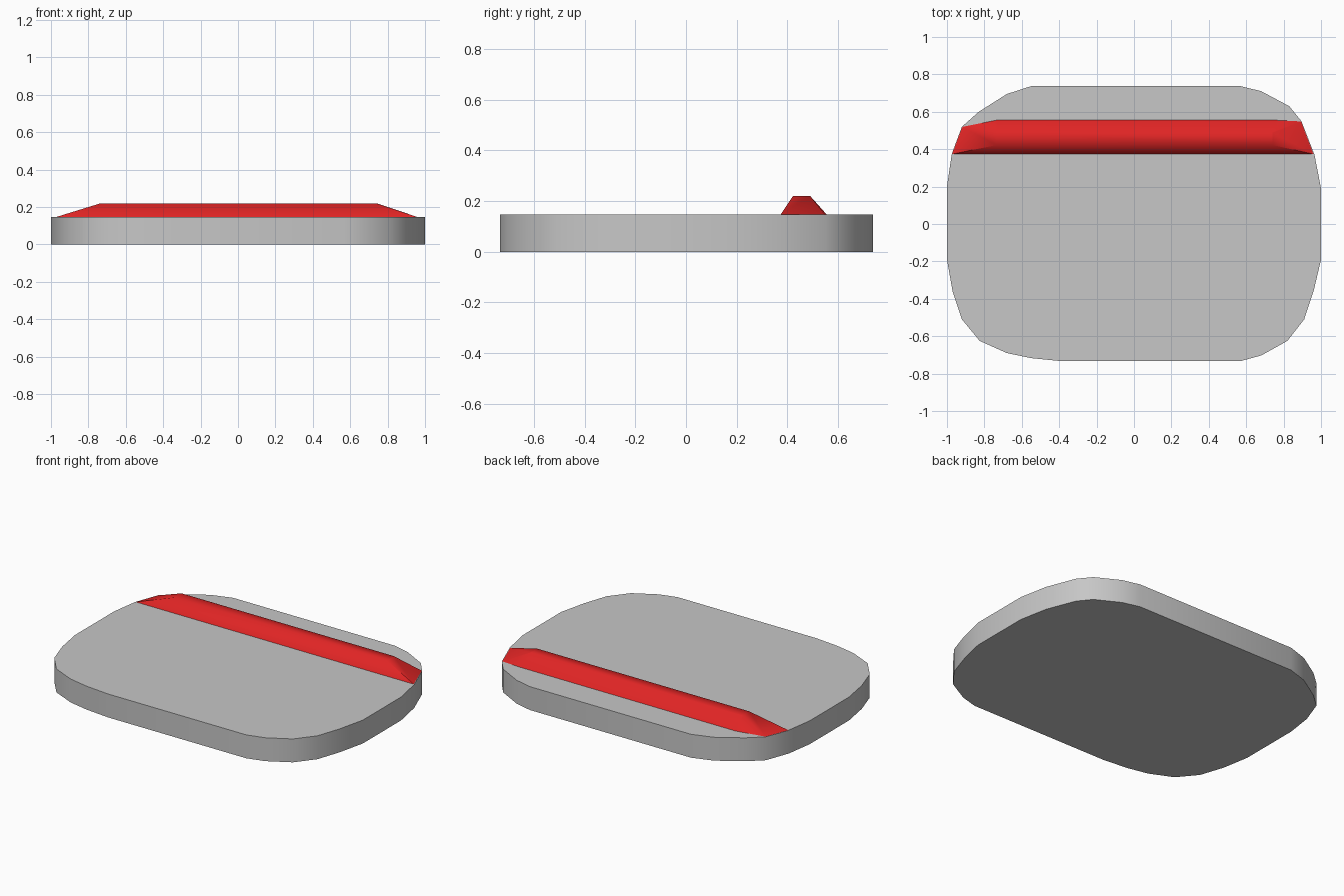
import bpy, bmesh, math

if "Cube" in bpy.data.objects:
    bpy.data.objects.remove(bpy.data.objects["Cube"])

def material(name, rgb):
    m = bpy.data.materials.new(name)
    m.diffuse_color = (*rgb, 1)
    m.use_nodes = True
    m.node_tree.nodes["Principled BSDF"].inputs["Base Color"].default_value = m.diffuse_color
    return m

def loft(name, rings, mat, angle):
    """Solid skinned between stacked rings that share a point count."""
    bm = bmesh.new()
    loops = [[bm.verts.new(p) for p in ring] for ring in rings]
    for a, b in zip(loops, loops[1:]):
        n = len(a)
        for i in range(n):
            j = (i + 1) % n
            bm.faces.new((a[i], a[j], b[j], b[i]))
    bm.faces.new(loops[0][::-1])
    bm.faces.new(loops[-1])
    bmesh.ops.remove_doubles(bm, verts=bm.verts, dist=1e-5)
    bmesh.ops.recalc_face_normals(bm, faces=bm.faces)
    me = bpy.data.meshes.new(name)
    bm.to_mesh(me)
    bm.free()
    me.materials.append(mat)
    ob = bpy.data.objects.new(name, me)
    bpy.context.collection.objects.link(ob)
    bpy.ops.object.select_all(action='DESELECT')
    ob.select_set(True)
    bpy.context.view_layer.objects.active = ob
    bpy.ops.object.shade_smooth_by_angle(angle=math.radians(angle))
    return ob

grey = material("light_grey", (0.57, 0.57, 0.57))
red = material("red", (0.74, 0.018, 0.018))
TOP = 0.147

# Slab: slightly irregular rounded outline, anticlockwise
outline = [(1, -.19), (1, .19), (.965, .37), (.895, .55), (.83, .63), (.68, .71),
           (.57, .737), (-.55, .737), (-.68, .695), (-.83, .6), (-.92, .52),
           (-.975, .37), (-1, .2), (-1, -.19), (-.97, -.36), (-.92, -.51),
           (-.825, -.625), (-.68, -.69), (-.55, -.717), (-.39, -.733),
           (.57, -.733), (.68, -.703), (.82, -.625), (.91, -.51), (.96, -.36)]
loft("slab", [[(x, y, z) for x, y in outline] for z in (0, TOP)], grey, 30)

# Ridge: raised bar with sloped sides and tapered ends
base = [(-.975, .373), (.962, .373), (.895, .549), (.76, .556), (-.735, .556), (-.92, .52)]
crest = [(-.735, .422), (.74, .422), (.742, .488), (.74, .49), (-.735, .49), (-.737, .488)]
loft("ridge", [[(x, y, TOP - .001) for x, y in base],
               [(x, y, .22) for x, y in crest]], red, 60)
